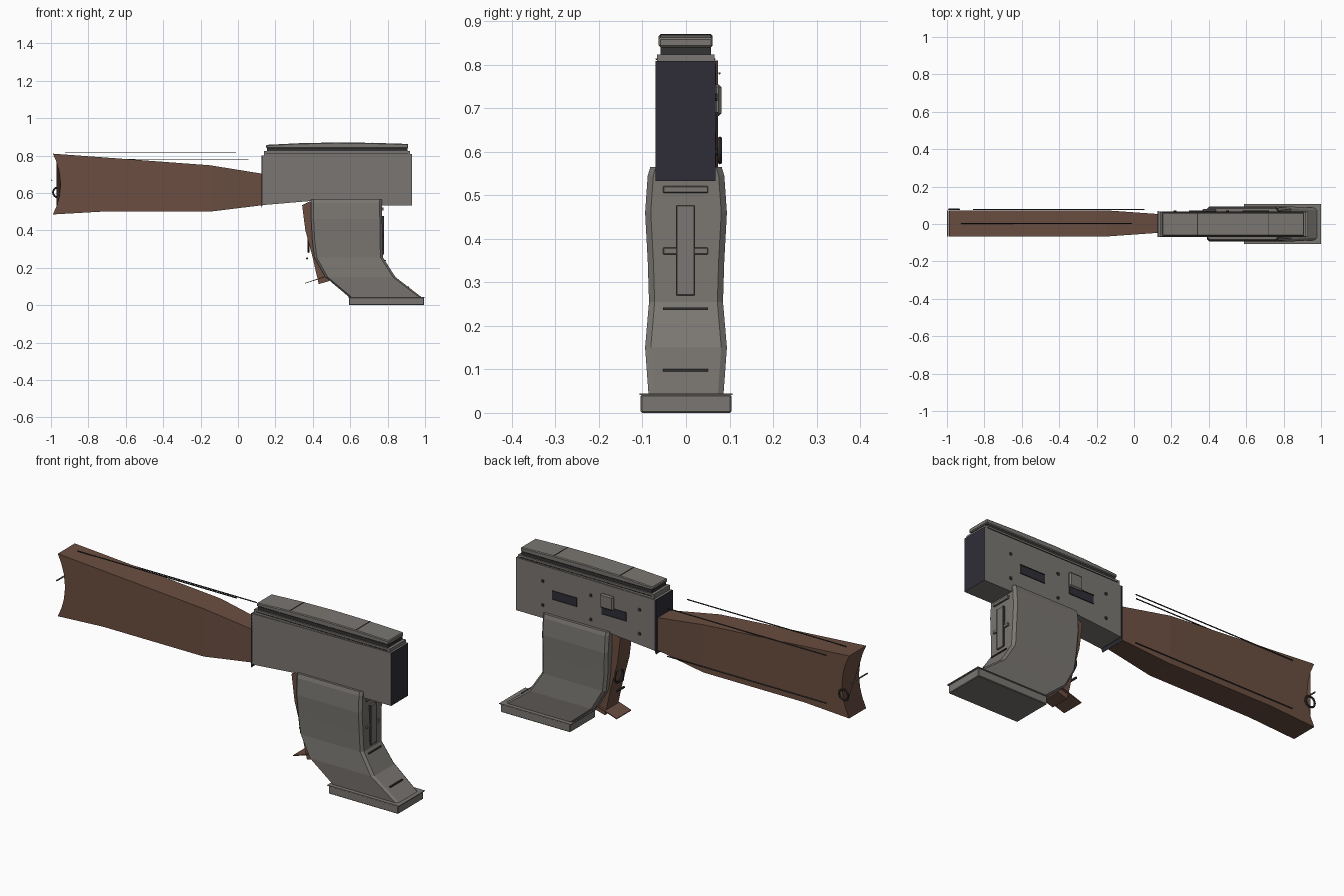
import bpy, bmesh, math
from mathutils import Vector

if "Cube" in bpy.data.objects:
    bpy.data.objects.remove(bpy.data.objects["Cube"])


def material(name, rgb):
    m = bpy.data.materials.new(name)
    m.diffuse_color = (*rgb, 1)
    m.use_nodes = True
    m.node_tree.nodes["Principled BSDF"].inputs["Base Color"].default_value = m.diffuse_color
    return m


GREY = material("gunmetal grey", (0.195, 0.183, 0.168))
NAVY = material("dark blue steel", (0.028, 0.027, 0.040))
WOOD = material("brown wood", (0.145, 0.076, 0.052))
BLACK = material("dark trim", (0.035, 0.033, 0.033))


def finish(name, bm, mat, bevel=0):
    bmesh.ops.recalc_face_normals(bm, faces=bm.faces[:])
    me = bpy.data.meshes.new(name)
    bm.to_mesh(me)
    bm.free()
    ob = bpy.data.objects.new(name, me)
    bpy.context.collection.objects.link(ob)
    me.materials.append(mat)
    if bevel:
        b = ob.modifiers.new("edge", 'BEVEL')
        b.width = bevel
        b.segments = 1
    return ob


def box(name, x, y, z, mat, bevel=0):
    bm = bmesh.new()
    bmesh.ops.create_cube(bm, size=1)
    for v in bm.verts:
        v.co = Vector([(r[0] + r[1]) / 2 + c * (r[1] - r[0])
                       for r, c in zip((x, y, z), v.co)])
    return finish(name, bm, mat, bevel)


def loft(name, rings, mat, bevel=0):
    """Skin equal-length rings of points and close both ends."""
    bm = bmesh.new()
    rows = [[bm.verts.new(p) for p in r] for r in rings]
    n = len(rows[0])
    for a, b in zip(rows, rows[1:]):
        for i in range(n):
            j = (i + 1) % n
            bm.faces.new((a[i], a[j], b[j], b[i]))
    bm.faces.new(rows[0][::-1])
    bm.faces.new(rows[-1])
    return finish(name, bm, mat, bevel)


def slab(name, profile, y0, y1, mat, bevel=0):
    return loft(name, [[(x, y, z) for x, z in profile] for y in (y0, y1)], mat, bevel)


def rod(name, a, b, radius, mat, sides=6):
    a, b = Vector(a), Vector(b)
    bm = bmesh.new()
    bmesh.ops.create_cone(bm, cap_ends=True, segments=sides, radius1=radius,
                          radius2=radius, depth=(b - a).length)
    bm.transform(Vector((0, 0, 1)).rotation_difference(b - a).to_matrix().to_4x4())
    bmesh.ops.translate(bm, verts=bm.verts[:], vec=(a + b) / 2)
    return finish(name, bm, mat)


def ring(name, loc, rot, major, minor, mat):
    bpy.ops.mesh.primitive_torus_add(location=loc, rotation=rot, major_radius=major,
                                     minor_radius=minor, major_segments=16, minor_segments=6)
    ob = bpy.context.object
    ob.name = name
    ob.data.materials.append(mat)
    bpy.ops.object.shade_smooth_by_angle()


# Wooden stock: vertical stations lofted along x, hollowed at the butt
def station(x, low, high, half, hollow=0):
    ts = [0, .14, .3, .5, .7, .86, 1]
    side = [(x + hollow * (1 - (2 * t - 1) ** 2), low + (high - low) * t) for t in ts]
    return ([(px, .003 - half, pz) for px, pz in side] +
            [(px, .003 + half, pz) for px, pz in reversed(side)])


loft("stock", [station(-.99, .485, .81, .07, .042), station(-.73, .50, .791, .07),
               station(-.15, .50, .748, .07), station(.135, .535, .702, .05)], WOOD)

# Receiver with dark end faces
receiver = slab("receiver", [(.13, .535), (.39, .557), (.60, .557), (.62, .533),
                             (.93, .533), (.93, .808), (.13, .80)], -.07, .068, GREY)
receiver.data.materials.append(NAVY)
for f in receiver.data.polygons:
    if abs(f.normal.x) > .95 and (f.center.x > .9 or f.center.x < .2):
        f.material_index = 1
slab("rear_flange", [(.125, .518), (.132, .535), (.132, .80), (.125, .80)], -.07, .069, NAVY)

# Top cover in three layers with an arched cap
box("cover_base", (.14, .92), (-.067, .065), (.80, .824), GREY)
box("cover_seam", (.155, .905), (-.059, .057), (.822, .843), BLACK)
slab("cover_cap", [(.15, .84), (.15, .857), (.33, .866), (.52, .87), (.72, .868),
                   (.91, .862), (.91, .84)], -.063, .061, GREY, .004)
for x, z in ((.34, .867), (.72, .8685)):
    box("cover_groove", (x - .002, x + .002), (-.058, .056), (z - .004, z + .001), BLACK)
for y in (-.068, .066):
    rod("cover_side_wire", (.15, y, .813), (.91, y, .813), .002, BLACK)

# Curved magazine: z, back x, front x, half width
sections = [(.04, .598, .985, .086), (.15, .467, .842, .094), (.255, .408, .775, .085),
            (.35, .397, .772, .088), (.46, .391, .771, .094), (.545, .39, .77, .088),
            (.565, .39, .77, .082)]
rings = []
for z, b, f, w in sections:
    c = .013
    rings.append([(b, -w + c, z), (b + c, -w, z), (f - c, -w, z), (f, -w + c, z),
                  (f, w - c, z), (f - c, w, z), (b + c, w, z), (b, w - c, z)])
loft("magazine", rings, GREY)
box("magazine_base", (.594, .994), (-.104, .104), (0, .042), GREY, .003)
box("base_lip", (.588, 1.0), (-.107, .107), (.041, .045), GREY)

# Raised ribs on the magazine's front face
box("magazine_spine", (.765, .781), (-.021, .019), (.27, .477), GREY, .002)
for z in (.372, .513):
    box("magazine_rib", (.765, .779), (-.053, .051), (z - .008, z + .008), GREY, .002)
for x, z in ((.787, .239), (.909, .098)):
    box("magazine_notch", (x - .008, x + .004), (-.053, .051), (z - .003, z + .003), BLACK)
for y in (-.021, .019):
    box("spine_edge", (.77, .7815), (y - .002, y + .002), (.27, .477), BLACK)

# Wooden grip behind the magazine
slab("grip", [(.343, .535), (.385, .555), (.42, .54), (.42, .30), (.49, .15), (.485, .128),
              (.432, .113), (.418, .17), (.398, .26), (.36, .40)], -.05, .05, WOOD)
slab("grip_foot", [(.357, .119), (.49, .163), (.49, .158), (.357, .115)], -.06, .06, WOOD)
ring("grip_ring", (.378, .012, .32), (0, math.pi / 2, 0), .034, .006, BLACK)
rod("grip_pin", (.37, -.02, .25), (.37, .04, .25), .006, BLACK)

# Far-side fittings: rivets, slots and selector tab
for x in (.776, .50, .22):
    for z in (.725, .60):
        rod("rivet", (x, .064, z), (x, .072, z), .0085, BLACK, 10)
for x in (.65, .365):
    box("side_slot", (x - .07, x + .07), (.064, .071), (.648, .688), NAVY)
    for z in (.647, .689):
        box("slot_edge", (x - .071, x + .071), (.064, .073), (z - .002, z + .002), BLACK)
box("selector_tab", (.365, .44), (.064, .081), (.682, .755), GREY, .006)

# Thin rods along the stock
rod("top_rod", (-.925, .003, .815), (-.01, .003, .815), .0028, BLACK)
for z in (.78, .531):
    rod("side_rod", (-.86, .077, z), (.055, .077, z), .0028, BLACK)

# Sling ring and butt pin
ring("sling_ring", (-.962, .078, .603), (math.pi / 2, 0, 0), .027, .005, BLACK)
rod("butt_pin", (-.996, -.066, .668), (-.996, .072, .668), .004, GREY)
